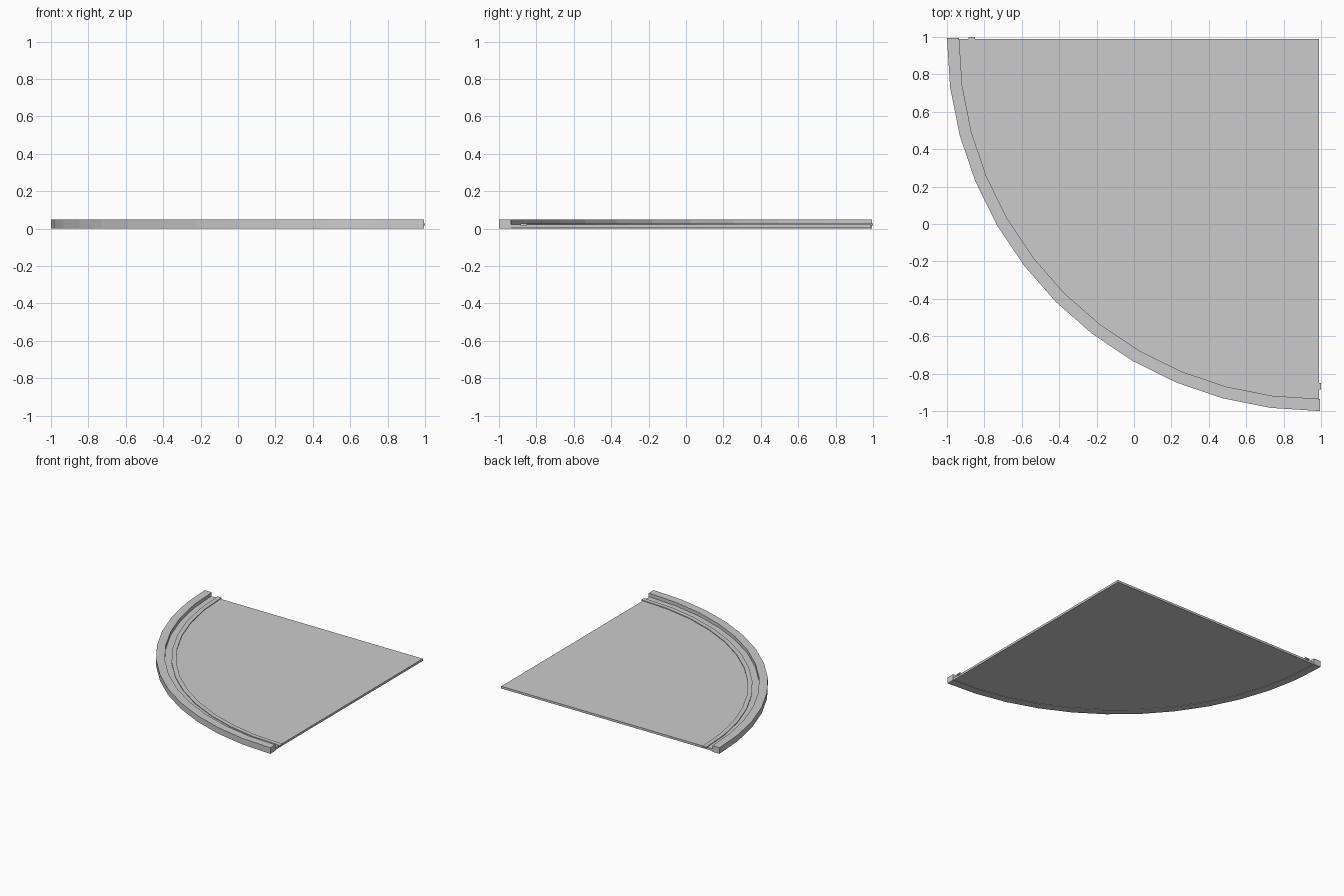
import bpy, bmesh, math

if "Cube" in bpy.data.objects:
    bpy.data.objects.remove(bpy.data.objects["Cube"])

CX = CY = 0.99      # centre of the quarter circle
SEGMENTS = 12


def arc(r, a0=180.0, a1=270.0, n=SEGMENTS):
    return [(CX + r * math.cos(math.radians(a0 + (a1 - a0) * i / n)),
             CY + r * math.sin(math.radians(a0 + (a1 - a0) * i / n)))
            for i in range(n + 1)]


def prism(name, outline, z0, z1):
    bm = bmesh.new()
    face = bm.faces.new([bm.verts.new((x, y, z0)) for x, y in outline])
    ext = bmesh.ops.extrude_face_region(bm, geom=[face])
    verts = [g for g in ext["geom"] if isinstance(g, bmesh.types.BMVert)]
    bmesh.ops.translate(bm, vec=(0, 0, z1 - z0), verts=verts)
    bmesh.ops.recalc_face_normals(bm, faces=bm.faces)
    mesh = bpy.data.meshes.new(name)
    bm.to_mesh(mesh)
    bm.free()
    obj = bpy.data.objects.new(name, mesh)
    bpy.context.collection.objects.link(obj)
    return obj


def ring(name, r_in, r_out, z0, z1, end=0.0):
    # band following the arc, with its two ends extended by "end"
    outer, inner = arc(r_out), arc(r_in)
    for pts in (outer, inner):
        pts[0] = (pts[0][0], pts[0][1] + end)
        pts[-1] = (pts[-1][0] + end, pts[-1][1])
    # build as one swept box so the faces stay quads
    bm = bmesh.new()
    rows = [[bm.verts.new(v) for v in ((*o, z0), (*o, z1), (*i, z1), (*i, z0))]
            for o, i in zip(outer, inner)]
    for a, b in zip(rows, rows[1:]):
        for k in range(4):
            bm.faces.new((a[k], b[k], b[(k + 1) % 4], a[(k + 1) % 4]))
    bm.faces.new(rows[0])
    bm.faces.new(rows[-1][::-1])
    bmesh.ops.recalc_face_normals(bm, faces=bm.faces)
    mesh = bpy.data.meshes.new(name)
    bm.to_mesh(mesh)
    bm.free()
    obj = bpy.data.objects.new(name, mesh)
    bpy.context.collection.objects.link(obj)
    return obj


# Flat quarter-disc slab
slab_outline = arc(1.93)
slab_outline[0] = (slab_outline[0][0], 0.988)
slab_outline[-1] = (0.988, slab_outline[-1][1])
prism("slab", slab_outline + [(0.988, 0.988)], 0.003, 0.021)

# Raised curb along the curved edge
ring("curb", 1.925, 1.99, 0.0, 0.05, 0.004)

# Thin raised strip just inside the curb
ring("edge_strip", 1.84, 1.875, 0.016, 0.027, 0.01)
